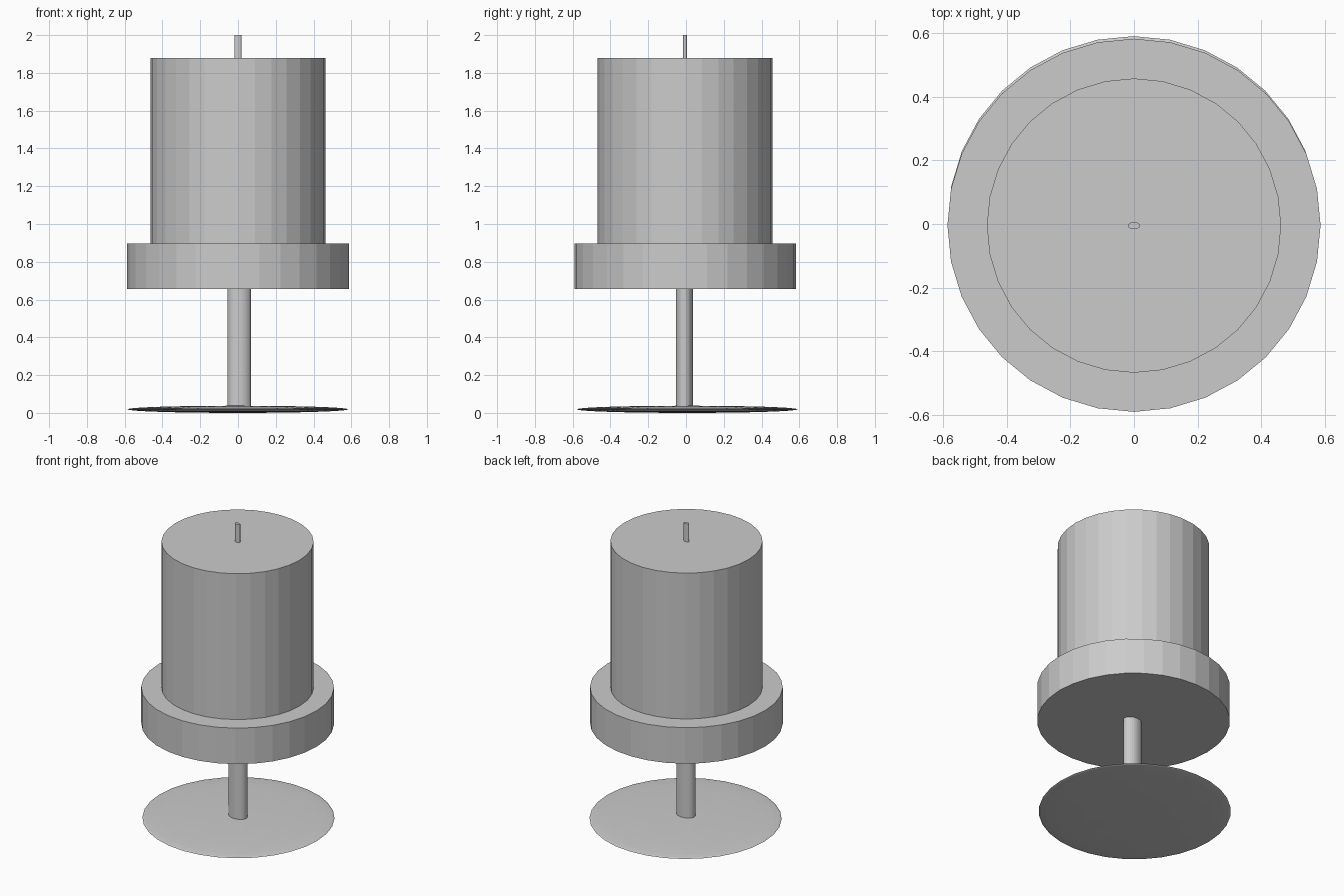
import bpy

if "Cube" in bpy.data.objects:
    bpy.data.objects.remove(bpy.data.objects["Cube"])


def cylinder(name, center, rx, ry, z0, z1):
    """Flat-shaded 32-sided upright cylinder with elliptical section."""
    bpy.ops.mesh.primitive_cylinder_add(
        vertices=32, radius=1, depth=1,
        location=(center[0], center[1], (z0 + z1) / 2))
    ob = bpy.context.object
    ob.name = name
    ob.scale = (rx, ry, z1 - z0)
    return ob


# Thin lens-shaped foot: a strongly flattened sphere
bpy.ops.mesh.primitive_uv_sphere_add(
    segments=32, ring_count=16, radius=1, location=(-0.001, 0.006, 0.019))
foot = bpy.context.object
foot.name = "foot_disc"
foot.scale = (0.585, 0.585, 0.019)

# Oval stem between foot and tray
cylinder("stem", (0.006, -0.008), 0.062, 0.045, 0.025, 0.67)

# Wide tray holding the candle
cylinder("tray", (0, -0.004), 0.587, 0.587, 0.656, 0.898)

# Candle body and wick
cylinder("candle", (0, -0.005), 0.463, 0.463, 0.89, 1.878)
cylinder("wick", (0, -0.005), 0.019, 0.011, 1.86, 2.0)
